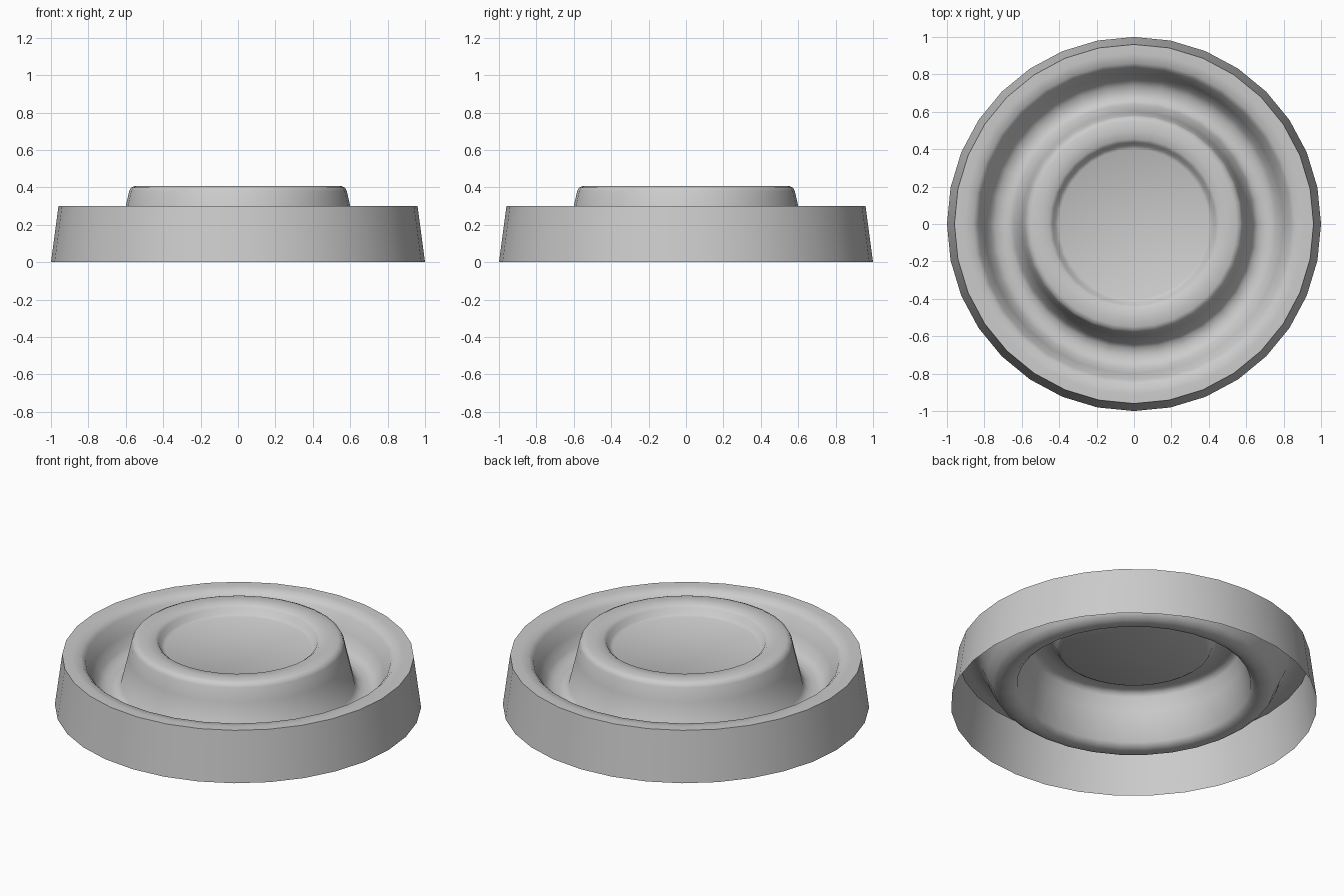
import bpy, bmesh, math

if "Cube" in bpy.data.objects:
    bpy.data.objects.remove(bpy.data.objects["Cube"])

SIDES = 32

# Half section (radius, height) of a thin open-bottomed shell, outside to centre
profile = [
    (1.00, 0.00), (0.96, 0.30),                               # outer wall
    (0.91, 0.30), (0.86, 0.295), (0.835, 0.27),               # flat rim
    (0.80, 0.19), (0.77, 0.13), (0.74, 0.107), (0.70, 0.10),  # groove
    (0.665, 0.107), (0.64, 0.13),
    (0.60, 0.30), (0.582, 0.38), (0.572, 0.398), (0.55, 0.408),  # raised boss
    (0.50, 0.408), (0.455, 0.405), (0.435, 0.39),
    (0.42, 0.36), (0.40, 0.35),                               # dished centre
]

bm = bmesh.new()
rings = []
for r, z in profile:
    rings.append([bm.verts.new((r * math.cos(2 * math.pi * i / SIDES),
                                r * math.sin(2 * math.pi * i / SIDES), z))
                  for i in range(SIDES)])
for a, b in zip(rings, rings[1:]):
    for i in range(SIDES):
        j = (i + 1) % SIDES
        bm.faces.new((a[i], a[j], b[j], b[i]))
bm.faces.new(rings[-1])  # flat centre disc

mesh = bpy.data.meshes.new("ringed_cap")
bm.to_mesh(mesh)
bm.free()
cap = bpy.data.objects.new("ringed_cap", mesh)
bpy.context.collection.objects.link(cap)

# Smooth shading, keeping the hard outer rim edge
bpy.context.view_layer.objects.active = cap
cap.select_set(True)
bpy.ops.object.shade_smooth_by_angle(angle=math.radians(60))
